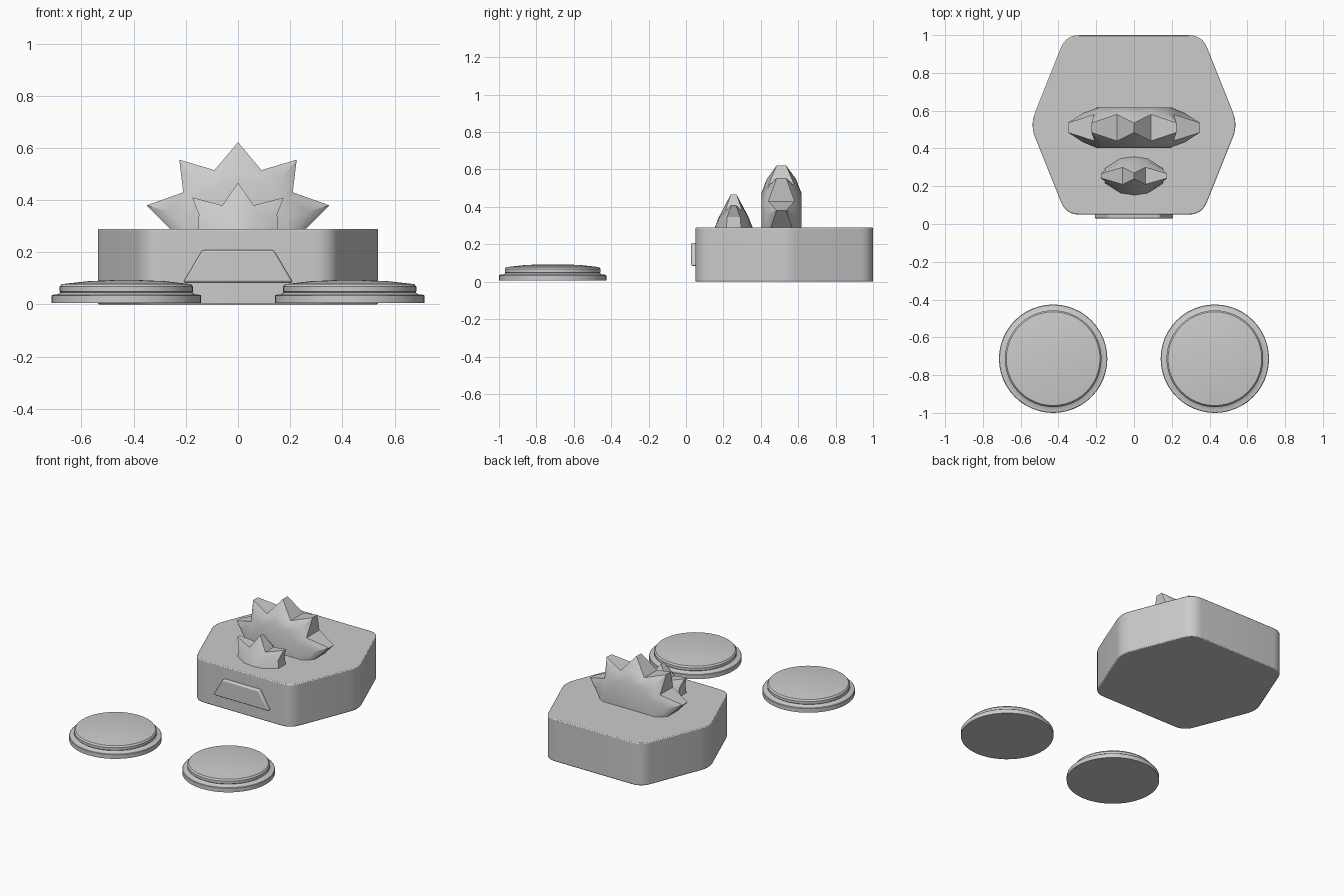
import bpy, bmesh, math
from mathutils import Vector

if "Cube" in bpy.data.objects:
    bpy.data.objects.remove(bpy.data.objects["Cube"])


def make(name, verts, faces, angle=30, bevel=0):
    me = bpy.data.meshes.new(name)
    bm = bmesh.new()
    vs = [bm.verts.new(v) for v in verts]
    for f in faces:
        bm.faces.new([vs[i] for i in f])
    bmesh.ops.recalc_face_normals(bm, faces=bm.faces)
    bm.to_mesh(me)
    bm.free()
    ob = bpy.data.objects.new(name, me)
    bpy.context.collection.objects.link(ob)
    if bevel:
        mod = ob.modifiers.new("edge_bevel", 'BEVEL')
        mod.width = bevel
        mod.segments = 2
        mod.limit_method = 'ANGLE'
        mod.angle_limit = math.radians(40)
    bpy.ops.object.select_all(action='DESELECT')
    ob.select_set(True)
    bpy.context.view_layer.objects.active = ob
    bpy.ops.object.shade_smooth_by_angle(angle=math.radians(angle))
    return ob


def prism(name, loop_a, loop_b, angle=30, bevel=0):
    n = len(loop_a)
    faces = [tuple(range(n)), tuple(range(n, 2 * n))]
    faces += [(i, (i + 1) % n, n + (i + 1) % n, n + i) for i in range(n)]
    return make(name, loop_a + loop_b, faces, angle, bevel)


def rounded(points, offset, steps):
    """Round each corner of a closed 2D outline with a quadratic curve."""
    out = []
    for i, p in enumerate(points):
        p = Vector(p)
        a = p + (Vector(points[i - 1]) - p).normalized() * offset
        b = p + (Vector(points[(i + 1) % len(points)]) - p).normalized() * offset
        for k in range(steps + 1):
            t = k / steps
            out.append(a * (1 - t) ** 2 + p * 2 * t * (1 - t) + b * t * t)
    return out


# hexagonal body with rounded upright corners
hexagon = [(0.36, 1.0), (0.55, 0.525), (0.36, 0.05),
           (-0.36, 0.05), (-0.55, 0.525), (-0.36, 1.0)]
outline = rounded(hexagon, 0.07, 6)
prism("body", [(p.x, p.y, 0.0) for p in outline],
      [(p.x, p.y, 0.29) for p in outline], 35, 0.006)

# trapezoid plate on the front
plate = [(-0.21, 0.085), (0.21, 0.085), (0.137, 0.208), (-0.137, 0.208)]
prism("front_plate", [(x, 0.028, z) for x, z in plate],
      [(x, 0.07, z) for x, z in plate], 30, 0.008)

# large spiked crest: thick disc tapering to five points
half = [(-0.25, 0.28, 0.06), (-0.35, 0.38, 0.025), (-0.21, 0.43, 0.07),
        (-0.225, 0.555, 0.025), (-0.09, 0.515, 0.07)]
star = half + [(0, 0.622, 0.025)] + [(-x, z, d) for x, z, d in reversed(half)]
n = len(star)
centre = Vector((0, 0.28))
rings = []
for side in (-1, 1):
    levels = []
    for level in range(3):
        ring = []
        for x, z, d in star:
            r = Vector((x, z)) - centre
            inner = r.normalized() * 0.195
            q = centre + inner.lerp(r, level / 2)
            depth = (0.107, 0.107 * 0.65 + d * 0.35, d)[level]
            ring.append((q.x, 0.51 + side * depth, q.y))
        levels.append(ring)
    rings += levels if side < 0 else levels[::-1]
verts = [v for ring in rings for v in ring]
faces = [(r * n + i, r * n + i + 1, (r + 1) * n + i + 1, (r + 1) * n + i)
         for r in range(5) for i in range(n - 1)]
faces += [tuple(range(n)), tuple(range(5 * n, 6 * n)),
          tuple([r * n for r in range(6)] + [r * n + n - 1 for r in range(5, -1, -1)])]
make("large_crest", verts, faces, 35)

# small three-pointed crest: lens-shaped base narrowing upward
# columns: x at base, middle, top; top height; half depth at base, middle, top
left = [(-0.155, -0.15, -0.175, 0.41, 0.04, 0.035, 0.012),
        (-0.07, -0.07, -0.06, 0.38, 0.095, 0.075, 0.045)]
cols = left + [(0, 0, 0, 0.467, 0.105, 0.08, 0.015)]
cols += [(-a, -b, -c, *rest) for a, b, c, *rest in reversed(left)]
verts = []
for x0, x1, x2, top, d0, d1, d2 in cols:
    for s in (-1, 1):
        column = [(x0, 0.255 + s * d0, 0.28), (x1, 0.255 + s * d1, 0.345),
                  (x2, 0.255 + s * d2, top)]
        verts += column if s < 0 else column[::-1]
faces = [(c * 6 + i, c * 6 + (i + 1) % 6, c * 6 + 6 + (i + 1) % 6, c * 6 + 6 + i)
         for c in range(4) for i in range(6)]
for c in (0, 24):
    faces += [(c, c + 1, c + 4, c + 5), (c + 1, c + 2, c + 3, c + 4)]
make("small_crest", verts, faces, 25)

# two round domed discs with flanged rims
profile = [(0.287, 0.006), (0.287, 0.034), (0.284, 0.037), (0.265, 0.038),
           (0.252, 0.046), (0.256, 0.05), (0.256, 0.068), (0.248, 0.078),
           (0.15, 0.089), (0.06, 0.093)]
seg = 48
for label, cx in (("left_disc", -0.428), ("right_disc", 0.428)):
    verts = [(cx + r * math.cos(2 * math.pi * i / seg),
              -0.713 + r * math.sin(2 * math.pi * i / seg), z)
             for r, z in profile for i in range(seg)]
    last = (len(profile) - 1) * seg
    faces = [(k * seg + i, k * seg + (i + 1) % seg,
              (k + 1) * seg + (i + 1) % seg, (k + 1) * seg + i)
             for k in range(len(profile) - 1) for i in range(seg)]
    faces += [tuple(range(seg)), tuple(range(last, last + seg))]
    make(label, verts, faces, 35)
